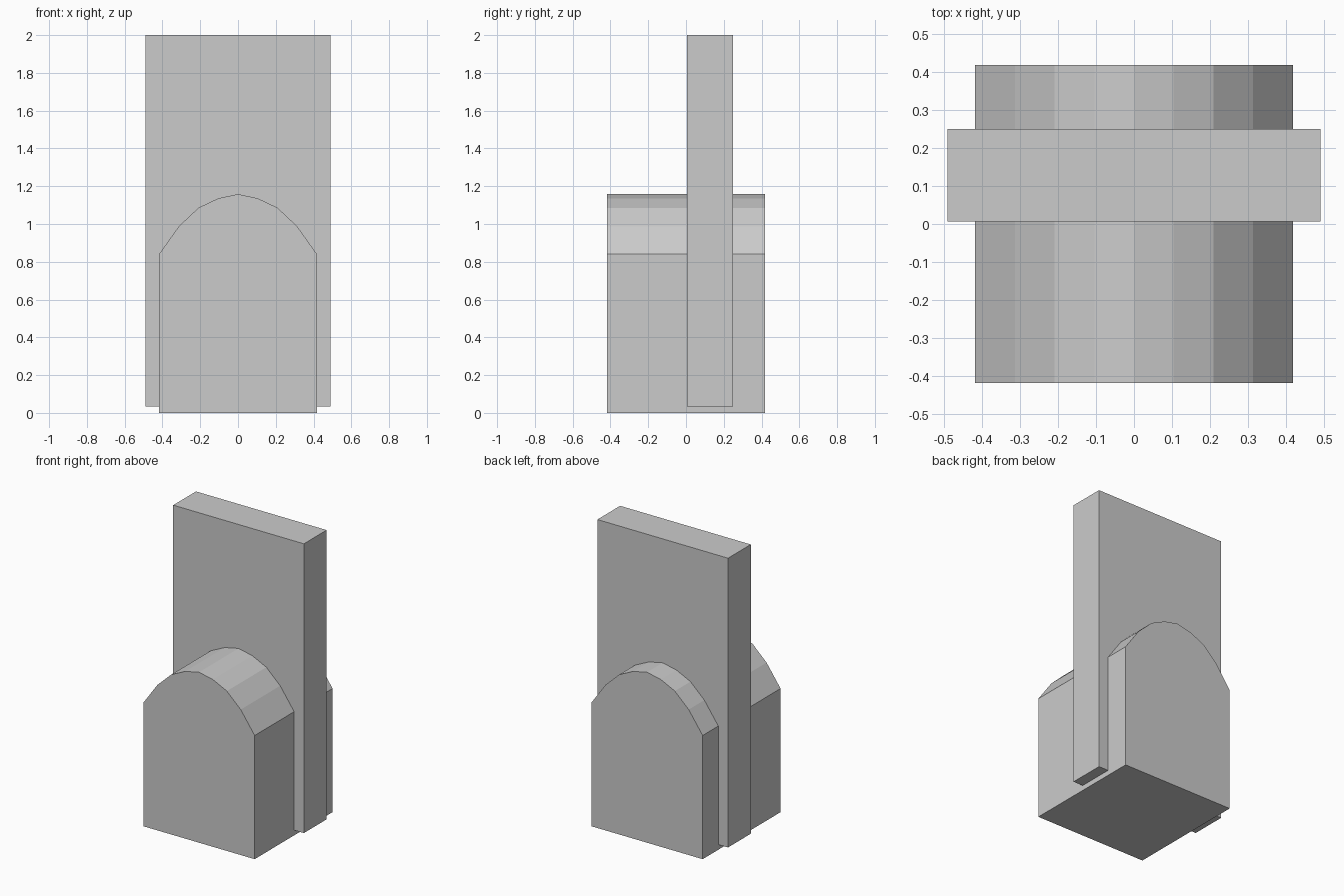
import bpy
import bmesh

if "Cube" in bpy.data.objects:
    bpy.data.objects.remove(bpy.data.objects["Cube"])


def extrude_profile(name, profile, y0, y1):
    """Extrude a closed (x, z) outline along y into a solid, flat-shaded object."""
    bm = bmesh.new()
    face = bm.faces.new([bm.verts.new((x, y0, z)) for x, z in profile])
    result = bmesh.ops.extrude_face_region(bm, geom=[face])
    moved = [v for v in result["geom"] if isinstance(v, bmesh.types.BMVert)]
    bmesh.ops.translate(bm, verts=moved, vec=(0, y1 - y0, 0))
    bmesh.ops.recalc_face_normals(bm, faces=bm.faces)
    mesh = bpy.data.meshes.new(name)
    bm.to_mesh(mesh)
    bm.free()
    obj = bpy.data.objects.new(name, mesh)
    bpy.context.collection.objects.link(obj)
    return obj


# Arched base block: right half of the outline, mirrored across x = 0
half = [(0.418, 0.0), (0.418, 0.84), (0.313, 0.988), (0.209, 1.086), (0.104, 1.136)]
arch = half + [(0.0, 1.158)] + [(-x, z) for x, z in reversed(half)]
extrude_profile("arched_base", arch, -0.418, 0.418)

# Tall upright slab passing through the base, just clear of the ground
slab = [(-0.491, 0.035), (0.491, 0.035), (0.491, 2.0), (-0.491, 2.0)]
extrude_profile("upright_slab", slab, 0.006, 0.25)
